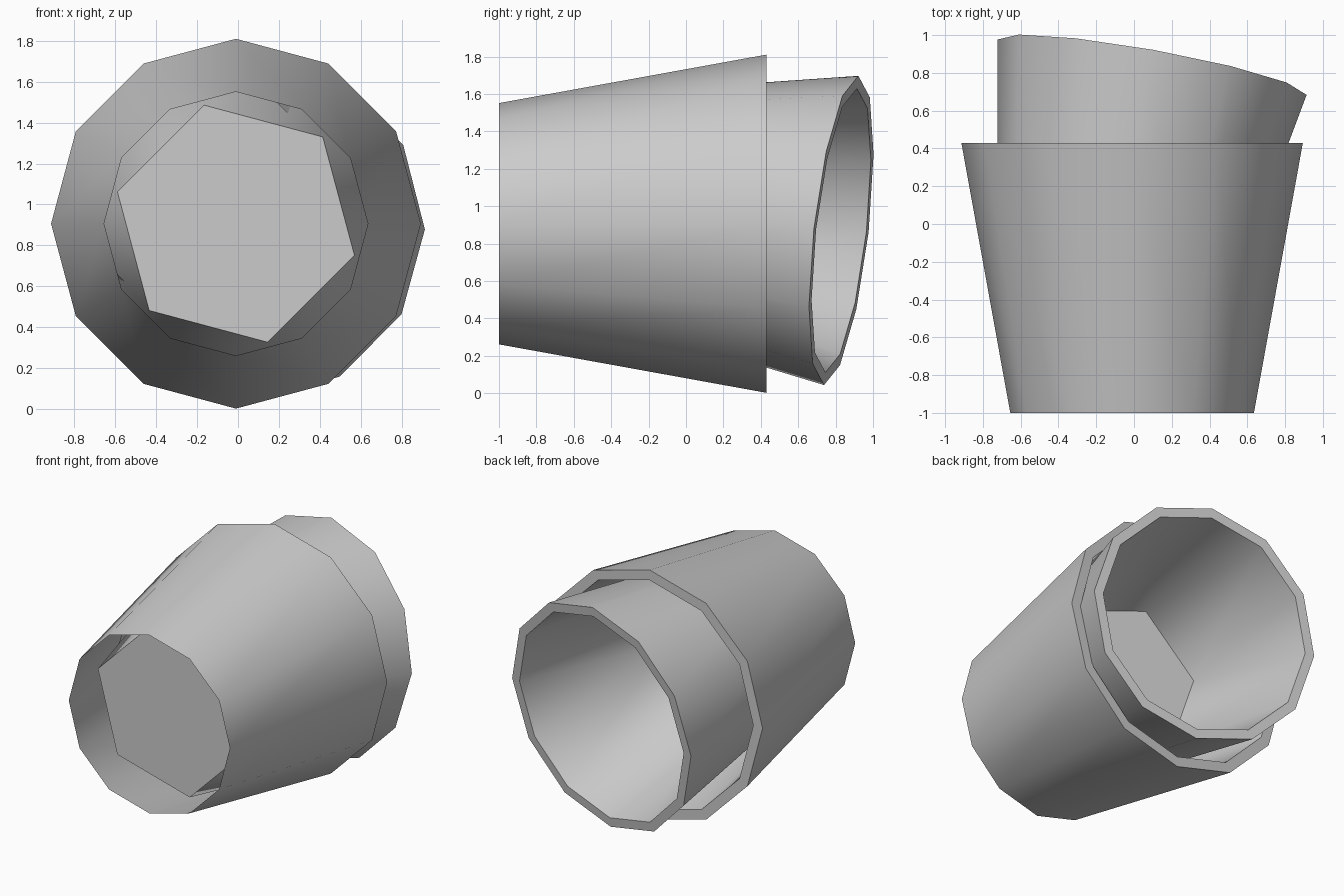
import bpy
import bmesh
import math
from mathutils import Vector

SIDES = 12
LENGTH = 1.43
FRONT_R, RIM_R, LIP_R = 0.645, 0.904, 0.83
FLOOR_R, FLOOR_Y = 0.6, 0.24

cube = bpy.data.objects.get("Cube")
if cube:
    bpy.data.objects.remove(cube, do_unlink=True)

grey = bpy.data.materials.new("plain_grey")
grey.use_nodes = True
colour = (0.6, 0.6, 0.6, 1)
grey.diffuse_color = colour
grey.node_tree.nodes["Principled BSDF"].inputs["Base Color"].default_value = colour


def ring(bm, count, radius, y, offset=0.0):
    """Circle of points around the y axis."""
    verts = []
    for i in range(count):
        a = math.tau * i / count + offset
        verts.append(bm.verts.new((radius * math.cos(a), y, radius * math.sin(a))))
    return verts


def make_cup(name, rim_centre, axis, scale):
    bm = bmesh.new()
    front = ring(bm, SIDES, FRONT_R, 0)
    rim = ring(bm, SIDES, RIM_R, LENGTH)
    lip = ring(bm, SIDES, LIP_R, LENGTH)
    floor = ring(bm, SIDES // 2, FLOOR_R, FLOOR_Y, math.radians(45))

    # Outer wall and flat rim
    for a, b in ((front, rim), (rim, lip)):
        for i in range(SIDES):
            j = (i + 1) % SIDES
            bm.faces.new((a[i], a[j], b[j], b[i]))

    # Inner wall: pairs of lip points run down to one floor corner
    for k in range(SIDES // 2):
        p, q, r = (lip[(2 * k + n) % SIDES] for n in (1, 2, 3))
        here, after = floor[k], floor[(k + 1) % len(floor)]
        bm.faces.new((p, q, here))
        bm.faces.new((q, r, after, here))

    # Raised six-sided floor
    bm.faces.new(floor)
    bmesh.ops.recalc_face_normals(bm, faces=bm.faces[:])

    mesh = bpy.data.meshes.new(name)
    bm.to_mesh(mesh)
    bm.free()
    mesh.materials.append(grey)
    obj = bpy.data.objects.new(name, mesh)
    bpy.context.collection.objects.link(obj)

    # Place by the rim centre, tilted along the given axis
    axis = Vector(axis).normalized()
    obj.rotation_mode = 'QUATERNION'
    obj.rotation_quaternion = Vector((0, 1, 0)).rotation_difference(axis)
    obj.scale = (scale, scale, scale)
    obj.location = Vector(rim_centre) - axis * LENGTH * scale

    bpy.ops.object.select_all(action='DESELECT')
    obj.select_set(True)
    bpy.context.view_layer.objects.active = obj
    bpy.ops.object.shade_smooth_by_angle(angle=math.radians(40))
    return obj


make_cup("outer_cup", (-0.01, 0.43, 0.906), (0, 1, 0), 1.0)
make_cup("inner_cup", (0.095, 0.83, 0.87), (0.18, 1, -0.113), 0.92)
